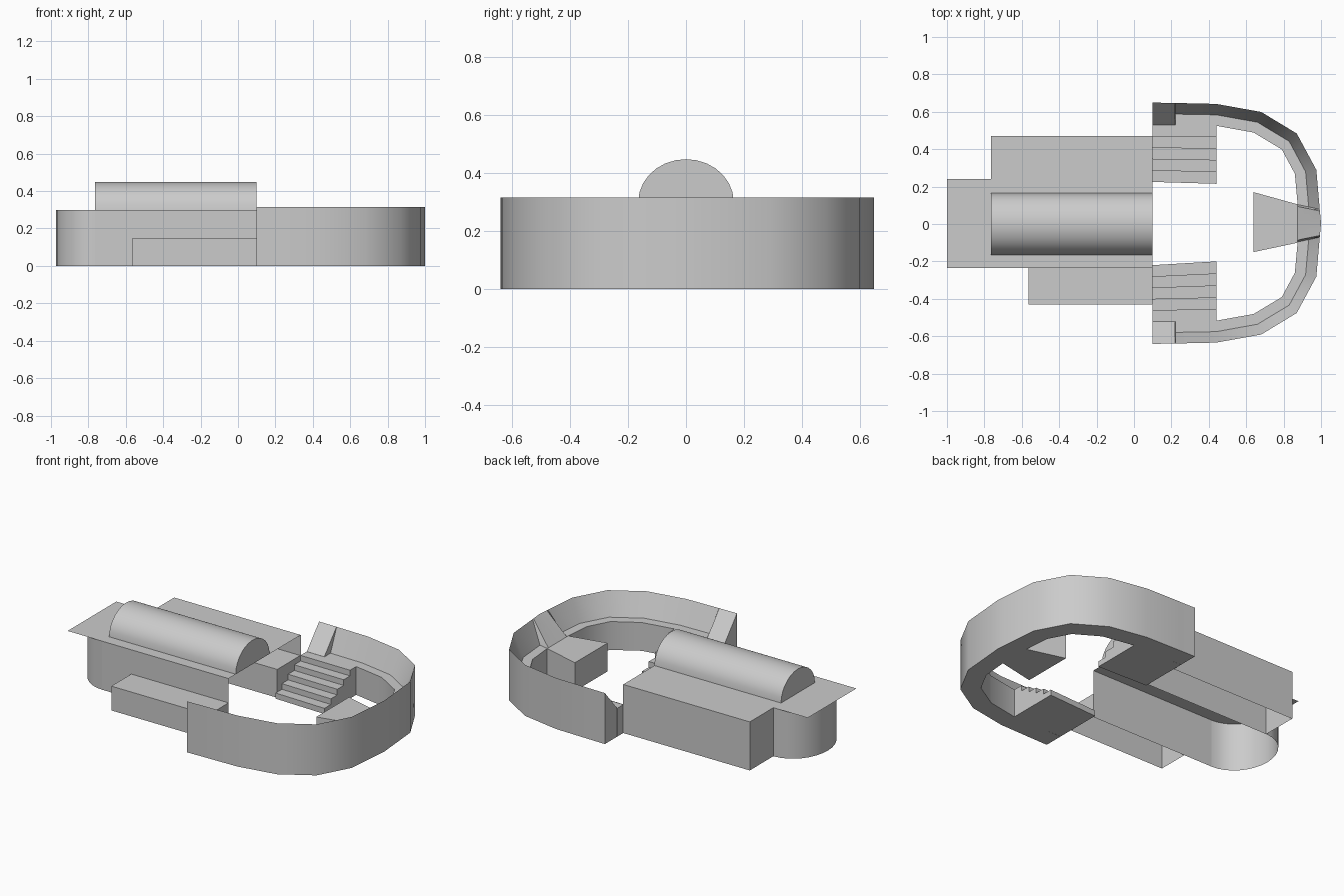
import bpy, math

if "Cube" in bpy.data.objects:
    bpy.data.objects.remove(bpy.data.objects["Cube"])


def make(name, verts, faces, smooth=False):
    mesh = bpy.data.meshes.new(name)
    mesh.from_pydata(verts, [], faces)
    mesh.update()
    obj = bpy.data.objects.new(name, mesh)
    bpy.context.collection.objects.link(obj)
    bpy.context.view_layer.objects.active = obj
    for o in bpy.context.selected_objects:
        o.select_set(False)
    obj.select_set(True)
    bpy.ops.object.mode_set(mode='EDIT')
    bpy.ops.mesh.select_all(action='SELECT')
    bpy.ops.mesh.normals_make_consistent(inside=False)
    bpy.ops.object.mode_set(mode='OBJECT')
    if smooth:
        bpy.ops.object.shade_smooth_by_angle(angle=math.radians(35))
    return obj


def walls(name, path, z0, z1, cap_top=False, cap_bottom=False, closed=True, smooth=False):
    """Upright sheet walls along a plan path, with optional caps."""
    n = len(path)
    verts = [(x, y, z) for z in (z0, z1) for x, y in path]
    faces = [(i, (i + 1) % n, n + (i + 1) % n, n + i) for i in range(n if closed else n - 1)]
    if cap_top:
        faces.append(tuple(range(n, 2 * n)))
    if cap_bottom:
        faces.append(tuple(range(n)))
    return make(name, verts, faces, smooth)


def rect(x0, x1, y0, y1):
    return [(x0, y0), (x1, y0), (x1, y1), (x0, y1)]


BACK, EAST, ROOF, LEDGE, RIM = -0.765, 0.10, 0.30, 0.175, 0.315
SOUTH, NORTH, WING = -0.235, 0.24, 0.47

# hall: flat roof sheet, outer walls, rounded end (underside and east end open)
make("hall_roof", [(-1, SOUTH, ROOF), (BACK, SOUTH, ROOF), (EAST, SOUTH, ROOF), (EAST, WING, ROOF),
                   (BACK, WING, ROOF), (BACK, NORTH, ROOF), (-1, NORTH, ROOF)],
     [(0, 1, 5, 6), (1, 2, 3, 4, 5)])
walls("front_wall", [(BACK, SOUTH), (EAST, SOUTH)], 0, ROOF, closed=False)
walls("wing_walls", [(BACK, NORTH), (BACK, WING), (EAST, WING)], 0, ROOF, closed=False)
apse = [(BACK - 0.207 * math.sin(math.pi * i / 16),
         0.0025 + 0.2375 * math.cos(math.pi * i / 16)) for i in range(17)]
walls("rounded_end", apse, 0, ROOF, closed=False, smooth=True)

# low side blocks, open underneath
walls("front_side_block", rect(-0.565, EAST, -0.43, SOUTH), 0, 0.15, cap_top=True)
walls("inner_side_block", rect(BACK, EAST, NORTH, WING - 0.005), 0, LEDGE, cap_top=True)

# barrel vault on the roof
seg = 14
arc = [(-0.165 * math.cos(math.pi * i / seg), ROOF + 0.148 * math.sin(math.pi * i / seg))
       for i in range(seg + 1)]
n = len(arc)
make("barrel_vault", [(x, y, z) for x in (BACK, EAST) for y, z in arc],
     [(i, i + 1, n + i + 1, n + i) for i in range(n - 1)]
     + [tuple(range(n)), tuple(range(n, 2 * n))], smooth=True)

# curved enclosure: outer plan point, inner plan point, whether the ledge is flat
half = [((0.10, 0.645), (0.10, 0.525), False),
        ((0.22, 0.643), (0.22, 0.524), False),
        ((0.221, 0.643), (0.221, 0.524), True),
        ((0.44, 0.638), (0.44, 0.521), True),
        ((0.68, 0.595), (0.64, 0.485), True),
        ((0.87, 0.480), (0.79, 0.395), True),
        ((0.975, 0.285), (0.86, 0.265), True),
        ((0.993, 0.075), (0.875, 0.10), True),
        ((0.994, 0.065), (0.875, 0.09), False)]
stations = half + [((1.0, 0), (0.875, 0), False)] + \
    [((o[0], -o[1]), (i[0], -i[1]), f) for o, i, f in reversed(half)]
verts, faces = [], []
for o, i, flat in stations:
    mid = ((o[0] + i[0]) / 2, (o[1] + i[1]) / 2)
    for p, z in ((o, 0), (o, RIM), (mid, LEDGE if flat else (RIM + LEDGE) / 2), (i, LEDGE), (i, 0)):
        verts.append((p[0], p[1] + 0.004, z))
for s in range(len(stations) - 1):
    for k in range(5):
        a, b = s * 5 + k, s * 5 + (k + 1) % 5
        faces.append((a, b, b + 5, a + 5))
faces += [tuple(range(5)), tuple(range(len(verts) - 5, len(verts)))]
make("curved_enclosure", verts, faces, smooth=True)

# stairs descending from both arms toward the middle
steps = 5


def stairs(name, sign, top, foot_in, foot_out):
    prof = [(0, 0), (0, LEDGE)]
    for k in range(1, steps + 1):
        z = LEDGE * (steps - k + 1) / steps
        prof += [(k / steps, z), (k / steps, z - LEDGE / steps)]
    m = len(prof)
    vs = [(x, sign * (top + (foot - top) * t), z)
          for x, foot in ((EAST, foot_in), (0.44, foot_out)) for t, z in prof]
    fs = [(i, (i + 1) % m, m + (i + 1) % m, m + i) for i in range(m)]
    make(name, vs, fs + [tuple(range(m)), tuple(range(m, 2 * m))])


stairs("north_stairs", 1, 0.528, 0.225, 0.215)
stairs("south_stairs", -1, 0.52, 0.22, 0.20)

# tapered platform at the far end of the court
walls("tapered_platform", [(0.64, -0.15), (0.875, -0.10), (0.875, 0.105), (0.64, 0.17)],
      0, LEDGE, cap_top=True, cap_bottom=True)
